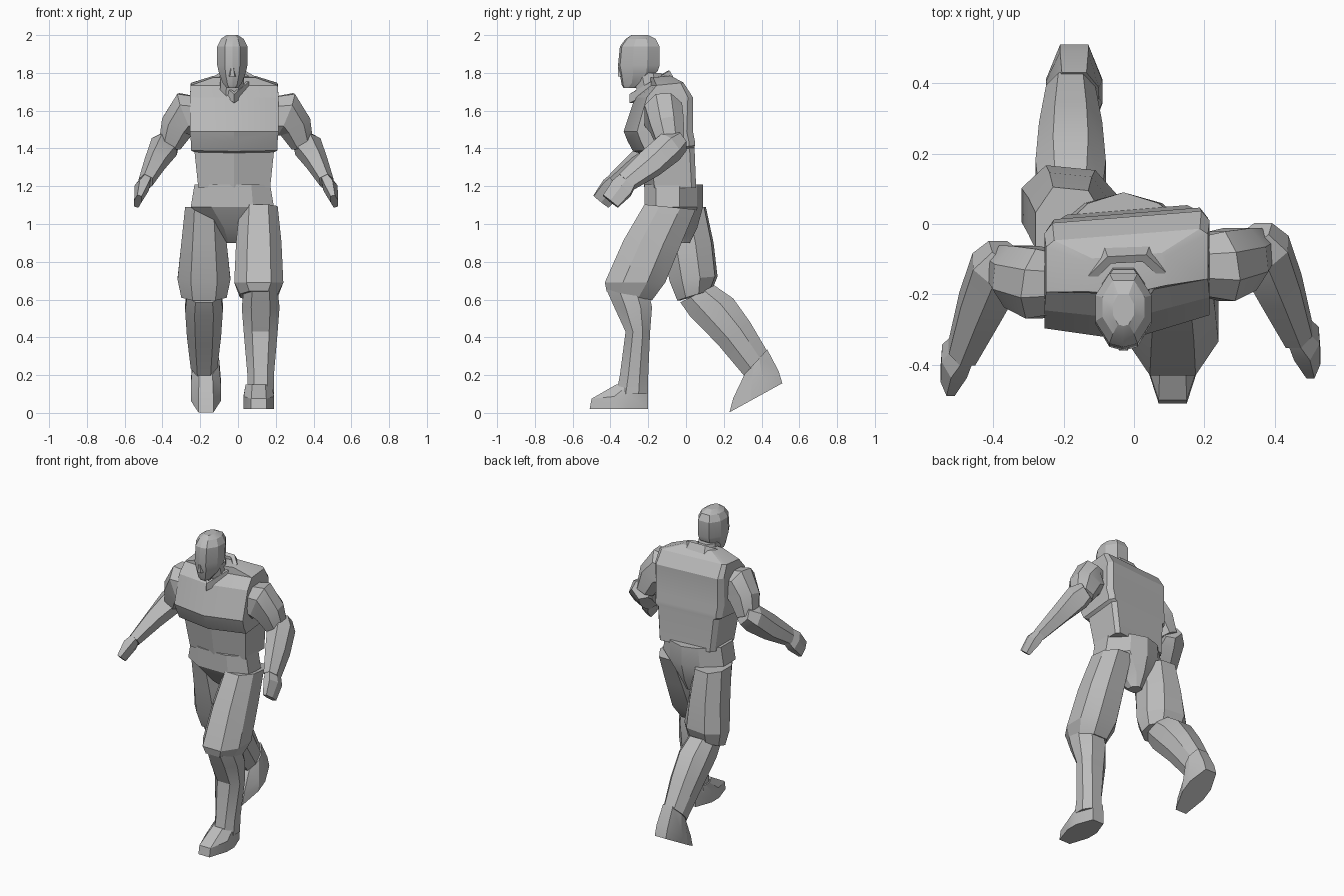
import bpy, bmesh, math
from mathutils import Vector

default_cube = bpy.data.objects.get("Cube")
if default_cube:
    bpy.data.objects.remove(default_cube, do_unlink=True)

grey = bpy.data.materials.new("plain_grey")
grey.use_nodes = True
colour = (.5, .5, .5, 1)
grey.diffuse_color = colour
grey.node_tree.nodes["Principled BSDF"].inputs["Base Color"].default_value = colour


def mirrored(*half):
    """Complete a unit cross-section from its left half, listed front to back."""
    return list(half) + [(-across, deep) for across, deep in reversed(half) if across]


OCTAGON = mirrored((.5, -1), (1, -.4), (1, .4), (.5, 1))
HEXAGON = mirrored((.6, -1), (1, 0), (.6, 1))
CHEST = mirrored((0, -1), (1, -.7), (1, .8), (.9, 1))
SKULL = mirrored((0, -1), (.5, -.9), (1, -.3), (1, .4), (.5, 1))
FOOT = mirrored((.5, -1), (1, -.2), (1, .3), (.5, 1))
COLLAR = mirrored((0, -1), (1, .5), (.5, 1))
HIPS = mirrored((.5, -1), (1, -.6), (1, .2), (.5, .8), (0, 1))


def skin(name, rings, capped=True):
    """Join rings of points into one closed, sharp-edged part."""
    bm = bmesh.new()
    loops = [[bm.verts.new(point) for point in ring] for ring in rings]
    pairs = list(zip(loops, loops[1:]))
    if capped:
        bm.faces.new(loops[0])
        bm.faces.new(loops[-1])
    else:
        pairs.append((loops[-1], loops[0]))
    for low, high in pairs:
        for i in range(len(low)):
            j = (i + 1) % len(low)
            bm.faces.new((low[i], low[j], high[j], high[i]))
    bmesh.ops.recalc_face_normals(bm, faces=bm.faces)
    mesh = bpy.data.meshes.new(name)
    bm.to_mesh(mesh)
    bm.free()
    mesh.materials.append(grey)
    part = bpy.data.objects.new(name, mesh)
    bpy.context.collection.objects.link(part)
    bpy.ops.object.select_all(action='DESELECT')
    part.select_set(True)
    bpy.context.view_layer.objects.active = part
    bpy.ops.object.shade_smooth_by_angle(angle=math.radians(22))


def stack(name, shape, centre, levels, yaw=0, capped=True):
    """Levels are (height, half width, front y, back y, optional slope along y)."""
    rings = []
    for height, width, front, back, *slope in levels:
        middle, depth = (front + back) / 2, (back - front) / 2
        tilt = slope[0] if slope else 0
        rings.append([(centre + width * across,
                       middle + depth * deep + yaw * width * across,
                       height + tilt * depth * deep) for across, deep in shape])
    skin(name, rings, capped)


def limb(name, shape, path):
    """Stations are (x, y, z, half width, half depth), square to the path."""
    centres = [Vector(station[:3]) for station in path]
    rings = []
    for i, (centre, station) in enumerate(zip(centres, path)):
        following = centres[min(i + 1, len(path) - 1)]
        previous = centres[max(i - 1, 0)]
        along = (following - previous).normalized()
        side_axis = along.cross(Vector((0, 1, 0))).normalized()
        deep_axis = along.cross(side_axis)
        width, depth = station[3:]
        rings.append([centre + side_axis * width * across + deep_axis * depth * deep
                      for across, deep in shape])
    skin(name, rings)


# Head, nose, neck and collar
stack("head", SKULL, -.03, [
    (1.72, .03, -.33, -.26),
    (1.75, .05, -.34, -.19, .2),
    (1.8, .07, -.35, -.15, .1),
    (1.84, .08, -.36, -.14),
    (1.94, .08, -.35, -.14),
    (1.98, .06, -.32, -.16),
    (2, .03, -.29, -.2)])
stack("nose", HEXAGON, -.03, [
    (1.78, .02, -.36, -.32),
    (1.83, .01, -.36, -.32)])
stack("neck", OCTAGON, -.03, [
    (1.6, .07, -.24, -.08),
    (1.8, .06, -.28, -.13)])
stack("collar", COLLAR, -.02, [
    (1.7, .13, -.3, -.06, .5),
    (1.75, .11, -.3, -.09, .6),
    (1.75, .09, -.28, -.11, .6),
    (1.68, .09, -.27, -.11, .5)], yaw=.05, capped=False)

# Torso with its overhanging chest, turned slightly to one side
stack("torso", CHEST, -.02, [
    (1.19, .19, -.22, .04),
    (1.39, .21, -.25, .03, .1),
    (1.4, .23, -.28, .03, .1),
    (1.44, .23, -.31, .03),
    (1.49, .235, -.33, .02),
    (1.67, .235, -.27, .02),
    (1.74, .23, -.2, -.03, .1),
    (1.78, .11, -.2, -.09, .1)], yaw=.08)

# Hips, rounded behind
stack("pelvis", HIPS, -.03, [
    (.9, .04, -.06, .02),
    (.98, .09, -.15, .06),
    (1.09, .22, -.22, .09),
    (1.21, .2, -.22, .09)])

# Forward leg
stack("left_thigh", OCTAGON, .11, [
    (1.09, .1, -.22, .05, -.1),
    (.9, .12, -.33, -.03, -.1),
    (.69, .13, -.43, -.11),
    (.62, .1, -.42, -.18, -.2)])
stack("left_shin", OCTAGON, .12, [
    (.65, .09, -.42, -.2),
    (.56, .1, -.38, -.18),
    (.43, .09, -.32, -.19),
    (.2, .07, -.35, -.2),
    (.1, .07, -.37, -.2)])
stack("left_foot", FOOT, .11, [
    (.15, .07, -.37, -.2),
    (.09, .08, -.5, -.2, .1),
    (.02, .08, -.51, -.2)])

# Trailing leg
stack("right_thigh", OCTAGON, -.18, [
    (1.09, .1, -.16, .1),
    (.9, .12, -.12, .14),
    (.71, .14, -.08, .16, .1),
    (.62, .12, -.04, .13, .3)], yaw=-.1)
stack("right_shin", OCTAGON, -.18, [
    (.63, .09, -.03, .15, .5),
    (.56, .1, .02, .25, .4),
    (.42, .09, .17, .34, .7),
    (.26, .07, .31, .43, 1.1)])
stack("right_foot", FOOT, -.17, [
    (.27, .07, .31, .43, 1.1),
    (.15, .08, .25, .49, .6),
    (.08, .08, .23, .51, .55)])

# Arms: the right one mirrors the left, swung a little further forward
upper_arm = [(.18, -.12, 1.57, .1, .08), (.25, -.12, 1.58, .12, .1),
             (.3, -.1, 1.52, .09, .09), (.34, -.08, 1.42, .06, .07)]
forearm = [(.34, -.03, 1.44, .06, .05), (.37, -.08, 1.41, .08, .07),
           (.42, -.19, 1.32, .06, .07), (.47, -.32, 1.22, .04, .05)]
hand = [(.47, -.31, 1.23, .03, .05), (.49, -.34, 1.19, .04, .06),
        (.51, -.4, 1.12, .02, .05)]
for side in ("left", "right"):
    for part, path, shape in (("upper_arm", upper_arm, OCTAGON),
                              ("forearm", forearm, HEXAGON),
                              ("hand", hand, HEXAGON)):
        if side == "right":
            path = [(-x - .02, y - .05, *rest) for x, y, *rest in path]
        limb(side + "_" + part, shape, path)
